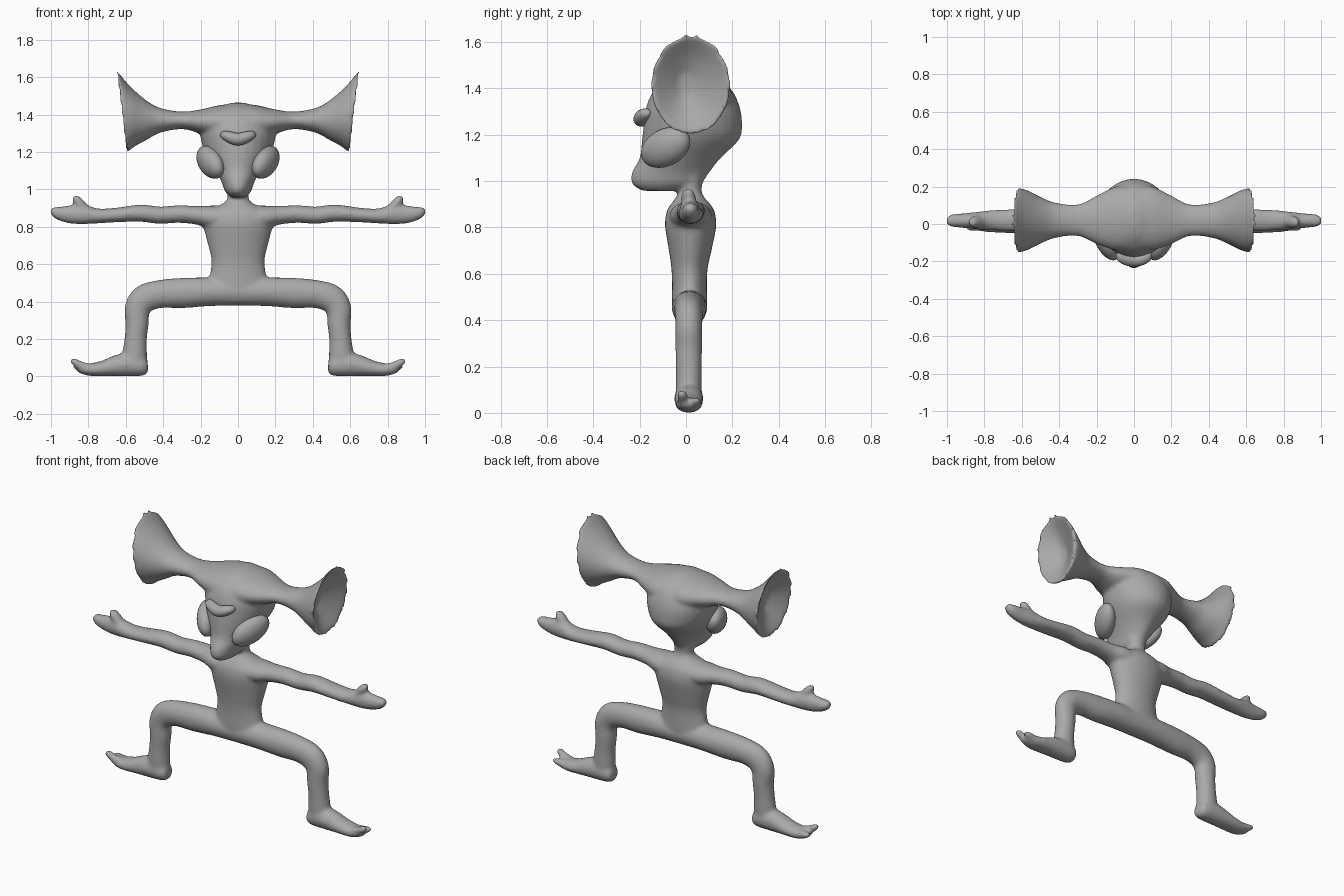
import bpy, bmesh, math
from mathutils import Vector, Matrix

grey = bpy.data.materials.new("plain grey")
grey.diffuse_color = (0.4, 0.4, 0.4, 1)


def spline(rows, steps=5):
    """Catmull-Rom interpolation of number rows."""
    rows = [Vector(r) for r in rows]
    out = []
    for i in range(len(rows) - 1):
        a, b = rows[max(i - 1, 0)], rows[i]
        c, d = rows[i + 1], rows[min(i + 2, len(rows) - 1)]
        for k in range(steps):
            t = k / steps
            out.append(b + 0.5 * t * (c - a + t * (2 * a - 5 * b + 4 * c - d
                                                   + t * (3 * (b - c) + d - a))))
    return out + [rows[-1]]


def loft(bm, rows, side=1, lean=None, sides=28):
    """Tube in the xz plane; row = x, y, z, in-plane radius, y radius."""
    path = spline(rows)
    rings = []
    for i, r in enumerate(path):
        a, b = path[max(i - 1, 0)], path[min(i + 1, len(path) - 1)]
        u = Vector((-(b[2] - a[2]), 0, b[0] - a[0])).normalized()
        if lean is not None:
            ang = lean * r[0] / 0.6
            u = Vector((math.sin(ang), 0, math.cos(ang)))
        ring = []
        for k in range(sides):
            t = 2 * math.pi * k / sides
            p = Vector(r[:3]) + u * max(r[3], .004) * math.cos(t)
            p.y += max(r[4], .004) * math.sin(t)
            p.x *= side
            ring.append(bm.verts.new(p))
        rings.append(ring)
    faces = [bm.faces.new(rings[0]), bm.faces.new(rings[-1])]
    for p, q in zip(rings, rings[1:]):
        for k in range(sides):
            j = (k + 1) % sides
            faces.append(bm.faces.new((p[k], p[j], q[j], q[k])))
    bmesh.ops.recalc_face_normals(bm, faces=faces)


def finish(bm, name):
    me = bpy.data.meshes.new(name)
    bm.to_mesh(me)
    bm.free()
    me.materials.append(grey)
    me.shade_smooth()
    ob = bpy.data.objects.new(name, me)
    bpy.context.collection.objects.link(ob)
    return ob


body = bmesh.new()

# torso and neck
loft(body, [(0, .015, .40, .12, .06), (0, .015, .48, .16, .075), (0, .015, .55, .15, .075),
            (0, .015, .62, .142, .078), (0, .018, .70, .16, .092), (0, .02, .80, .185, .11),
            (0, .02, .86, .19, .106), (0, .02, .895, .15, .09), (0, .018, .925, .08, .065),
            (0, .018, .96, .056, .05), (0, .02, 1.04, .07, .06)])

# head with snout
loft(body, [(0, -.10, .958, .04, .09), (0, -.085, .99, .07, .15), (0, -.065, 1.04, .088, .168),
            (0, -.025, 1.10, .12, .175), (0, .02, 1.18, .17, .21), (0, .03, 1.25, .195, .212),
            (0, .03, 1.32, .20, .202), (0, .03, 1.39, .16, .17), (0, .03, 1.44, .10, .11),
            (0, .03, 1.464, .03, .04)])

for s in (1, -1):
    # ear: stalk, flared horn, then back in for the dish
    loft(body, [(0, .03, 1.36, .10, .17), (.1, .03, 1.36, .09, .17), (.2, .022, 1.362, .065, .13),
                (.3, .02, 1.369, .047, .085), (.42, .02, 1.371, .068, .095),
                (.5, .02, 1.378, .115, .125), (.57, .02, 1.397, .168, .16),
                (.62, .02, 1.415, .22, .172), (.618, .02, 1.416, .20, .155),
                (.575, .01, 1.42, .125, .085), (.54, 0, 1.42, .05, .03)], s, lean=.115)
    # arm and hand
    loft(body, [(0, .02, .84, .07, .09), (.14, .02, .852, .062, .09), (.22, .02, .862, .05, .068),
                (.32, .02, .868, .047, .06), (.42, .02, .862, .046, .058), (.52, .02, .873, .046, .06),
                (.65, .02, .863, .039, .06), (.75, .02, .858, .04, .055), (.83, .018, .866, .053, .048),
                (.9, .018, .866, .048, .04), (.955, .018, .872, .037, .036),
                (.985, .018, .883, .026, .03), (1.002, .018, .89, .012, .016)], s)
    # thumb
    loft(body, [(.80, .015, .86, .035, .035), (.838, .012, .915, .028, .033),
                (.862, .01, .945, .024, .03), (.876, .01, .965, .012, .016)], s)
    # thigh and shin
    loft(body, [(0, .015, .455, .077, .076), (.15, .015, .453, .077, .076), (.3, .015, .446, .081, .07),
                (.42, .013, .44, .075, .064), (.50, .012, .415, .076, .06), (.538, .012, .36, .069, .058),
                (.54, .012, .28, .062, .058), (.547, .012, .2, .06, .056), (.552, .012, .12, .066, .057),
                (.555, .012, .05, .064, .055)], s)
    # foot
    loft(body, [(.482, .012, .055, .035, .035), (.51, .012, .055, .053, .055),
                (.58, .012, .064, .064, .062), (.65, .012, .057, .057, .062),
                (.72, .012, .043, .042, .06), (.79, .012, .036, .034, .056),
                (.84, .012, .04, .024, .045), (.86, .012, .043, .014, .03)], s)
    # toes
    loft(body, [(.80, -.012, .045, .025, .025), (.85, -.015, .063, .022, .024),
                (.88, -.017, .082, .019, .022), (.895, -.018, .092, .010, .012)], s)
    loft(body, [(.80, .038, .04, .024, .024), (.85, .043, .047, .02, .023),
                (.882, .045, .055, .012, .014)], s)

# fuse the parts into one skin
ob = finish(body, "body")
rm = ob.modifiers.new("fuse", 'REMESH')
rm.mode = 'VOXEL'
rm.voxel_size = 0.01
rm.use_smooth_shade = True
sm = ob.modifiers.new("soften", 'SMOOTH')
sm.factor = 0.5
sm.iterations = 10

# eyes: flattened ellipsoids lying against the cheeks
for s, name in ((1, "right_eye"), (-1, "left_eye")):
    bm = bmesh.new()
    bmesh.ops.create_uvsphere(bm, u_segments=32, v_segments=18, radius=1)
    long = Vector((.11, -(-.20), .105)).normalized()
    out = Vector((.78, -.45, -.25))
    out = (out - long * out.dot(long)).normalized()
    across = out.cross(long)
    for v in bm.verts:
        p = Vector((.148, -.088, 1.145)) + long * v.co.x * .122 + across * v.co.y * .08 + out * v.co.z * .058
        v.co = Vector((p.x * s, p.y, p.z))
    bmesh.ops.recalc_face_normals(bm, faces=bm.faces)
    finish(bm, name)

# forehead crescent
bm = bmesh.new()
loft(bm, [(-.092, -.17, 1.30, .006, .01), (-.082, -.175, 1.295, .02, .025),
          (-.045, -.188, 1.28, .03, .033), (0, -.193, 1.268, .033, .034),
          (.045, -.188, 1.28, .03, .033), (.082, -.175, 1.295, .02, .025),
          (.092, -.17, 1.30, .006, .01)])
finish(bm, "forehead_crescent")
